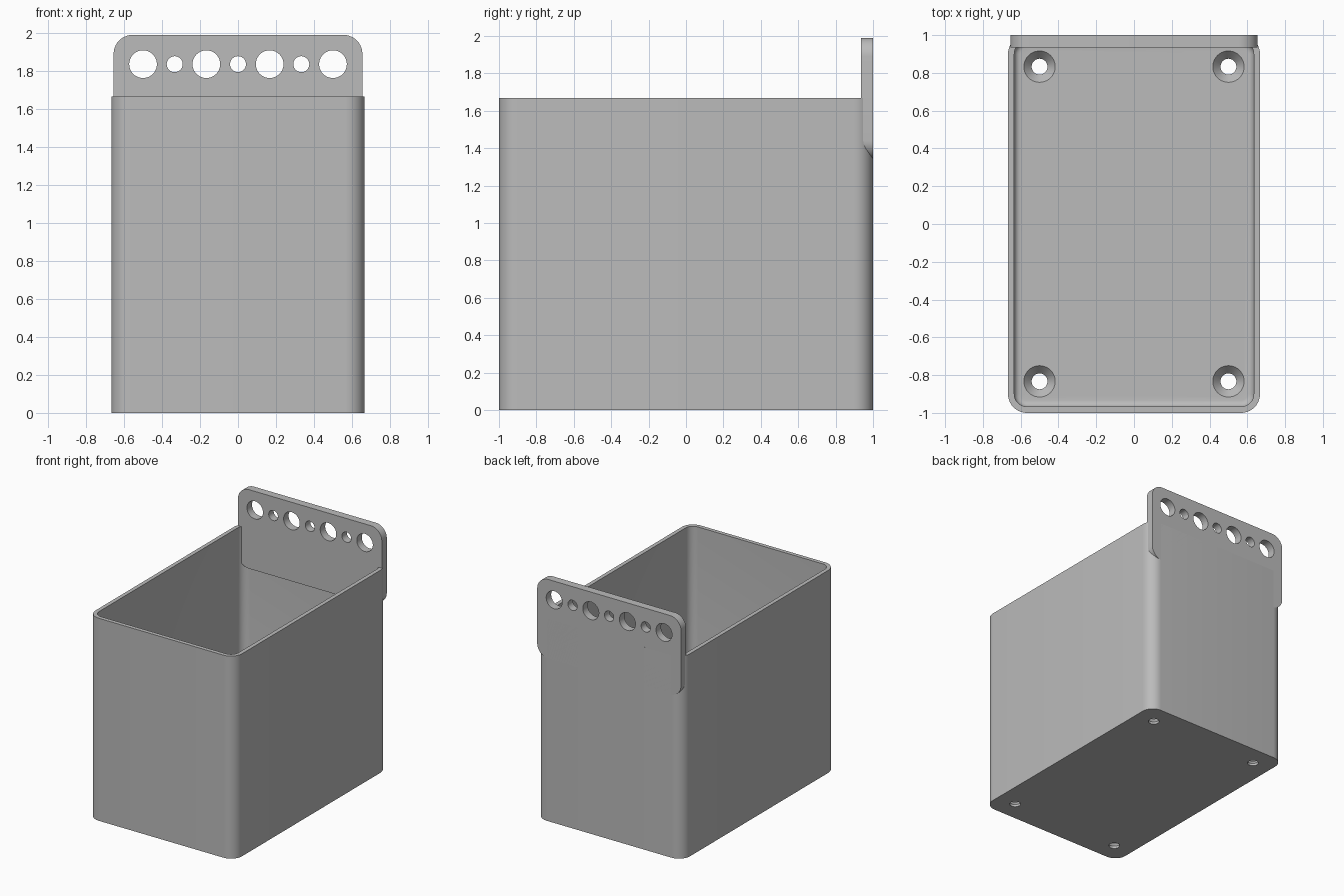
import bpy, bmesh
from math import cos, sin, pi, radians

if "Cube" in bpy.data.objects:
    bpy.data.objects.remove(bpy.data.objects["Cube"], do_unlink=True)

GREY = (0.5, 0.5, 0.5, 1)
grey = bpy.data.materials.new("plain grey")
grey.use_nodes = True
grey.diffuse_color = GREY
grey.node_tree.nodes["Principled BSDF"].inputs["Base Color"].default_value = GREY

HALF_X, HALF_Y, HEIGHT = 0.667, 1.0, 1.667
WALL, FLOOR, FILLET = 0.033, 0.067, 0.033
CORNER, SEGMENTS = 0.1, 10


def rounded_rect(hx, hy, r):
    """Counter-clockwise outline of a rounded rectangle centred on the origin."""
    pts = []
    for i, (sx, sy) in enumerate(((1, 1), (-1, 1), (-1, -1), (1, -1))):
        for k in range(SEGMENTS + 1):
            a = (i + k / SEGMENTS) * pi / 2
            pts.append((sx * (hx - r) + r * cos(a), sy * (hy - r) + r * sin(a)))
    return pts


def loft(name, rings):
    """Skin a stack of equal-length rings and cap both ends."""
    bm = bmesh.new()
    loops = [[bm.verts.new(p) for p in ring] for ring in rings]
    n = len(loops[0])
    for a, b in zip(loops, loops[1:]):
        for i in range(n):
            j = (i + 1) % n
            bm.faces.new((a[i], a[j], b[j], b[i]))
    bm.faces.new(loops[0][::-1])
    bm.faces.new(loops[-1])
    bmesh.ops.recalc_face_normals(bm, faces=bm.faces)
    mesh = bpy.data.meshes.new(name)
    bm.to_mesh(mesh)
    bm.free()
    obj = bpy.data.objects.new(name, mesh)
    bpy.context.collection.objects.link(obj)
    mesh.materials.append(grey)
    return obj


def select(obj):
    bpy.ops.object.select_all(action="DESELECT")
    obj.select_set(True)
    bpy.context.view_layer.objects.active = obj


def cut(obj, cutters):
    """Subtract each cutter from the part and remove it afterwards."""
    select(obj)
    for cutter in cutters:
        cutter.hide_render = True
        mod = obj.modifiers.new("hole", "BOOLEAN")
        mod.operation, mod.solver, mod.object = "DIFFERENCE", "EXACT", cutter
        bpy.ops.object.modifier_apply(modifier=mod.name)
        bpy.data.objects.remove(cutter, do_unlink=True)


def circle(r, n=40):
    return [(r * cos(2 * pi * i / n), r * sin(2 * pi * i / n)) for i in range(n)]


# Open bin: outer shell, rim, inner wall, then a small fillet into the floor
def bin_ring(inset, z):
    return [(x, y, z) for x, y in
            rounded_rect(HALF_X - inset, HALF_Y - inset, CORNER - inset)]


rings = [bin_ring(0, 0), bin_ring(0, HEIGHT), bin_ring(WALL, HEIGHT)]
for k in range(6):
    a = k / 5 * pi / 2
    rings.append(bin_ring(WALL + FILLET * (1 - cos(a)), FLOOR + FILLET * (1 - sin(a))))
bin_body = loft("bin_body", rings)

# Countersunk screw holes in the floor
BIG, SMALL = 0.083, 0.042
profile = ((SMALL, -0.05), (SMALL, 0.02), (BIG, FLOOR), (BIG, FLOOR + 0.03))
cut(bin_body, [
    loft("screw_cutter", [[(sx * 0.5 + x, sy * 0.833 + y, z) for x, y in circle(r)]
                          for r, z in profile])
    for sx in (-1, 1) for sy in (-1, 1)])

# Rounded hanging plate along the back wall
BOTTOM, TOP, FRONT = 1.34, 1.99, 0.935
mid = (BOTTOM + TOP) / 2
outline = rounded_rect(0.655, (TOP - BOTTOM) / 2, CORNER)
hanging_plate = loft("hanging_plate", [[(x, y, mid + z) for x, z in outline]
                                       for y in (FRONT, HALF_Y)])

# Alternating large and small holes in the plate
cut(hanging_plate, [
    loft("plate_cutter", [[(i / 6 + x, y, 1.836 + z)
                           for x, z in circle(0.073 if i % 2 else SMALL)]
                          for y in (FRONT - 0.1, HALF_Y + 0.1)])
    for i in range(-3, 4)])

for part in (bin_body, hanging_plate):
    select(part)
    bpy.ops.object.shade_smooth_by_angle(angle=radians(30))
